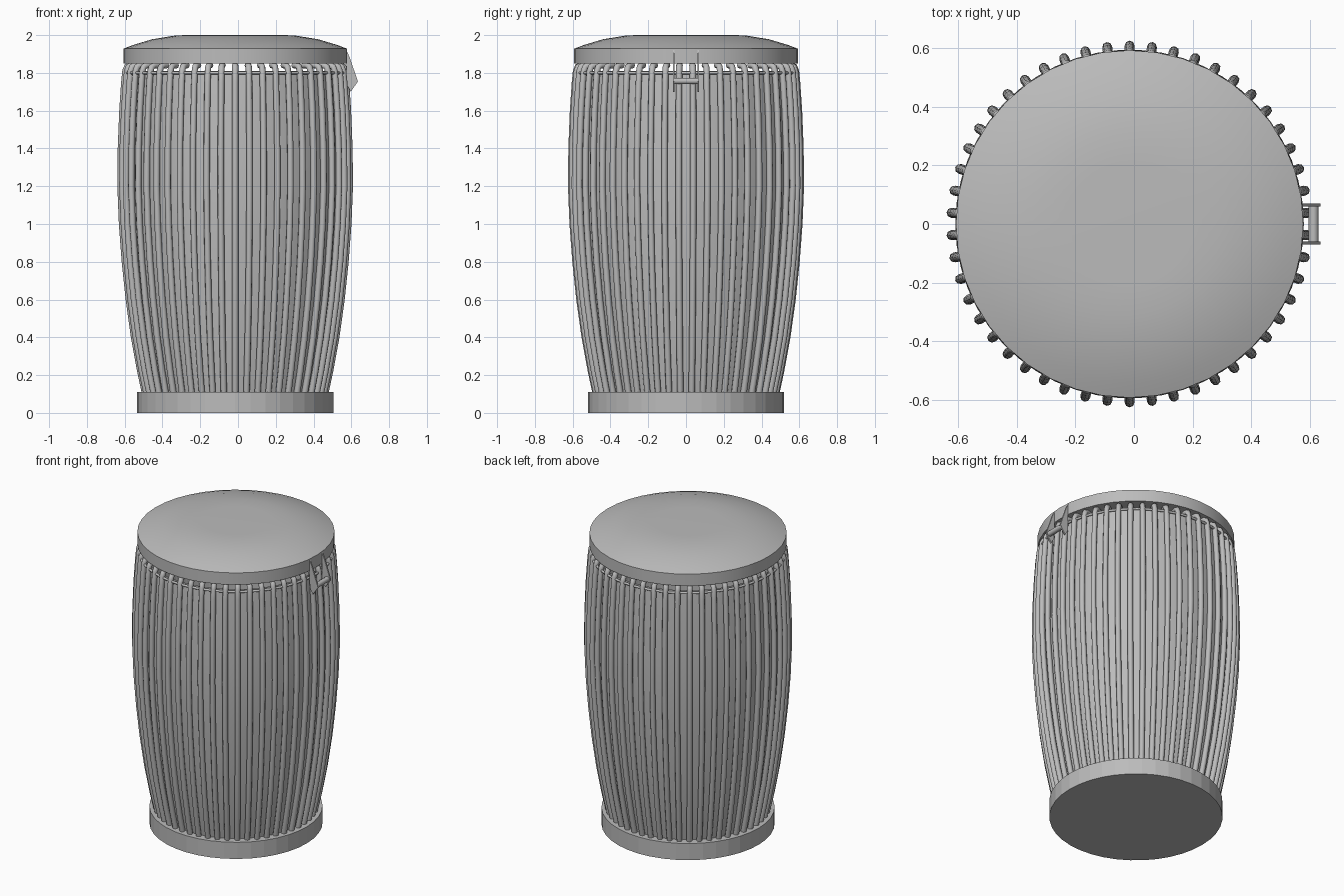
import bpy, bmesh, math
from mathutils import Vector

cube = bpy.data.objects.get("Cube")
if cube:
    bpy.data.objects.remove(cube, do_unlink=True)

CX = -0.015          # axis of the basket; the hinge sticks out to +x
RODS = 50

grey = bpy.data.materials.new("plain_grey")
grey.use_nodes = True
grey.diffuse_color = (0.5, 0.5, 0.5, 1)
bsdf = next(n for n in grey.node_tree.nodes if n.type == 'BSDF_PRINCIPLED')
bsdf.inputs["Base Color"].default_value = (0.5, 0.5, 0.5, 1)


def finish(name, bm, smooth=None):
    mesh = bpy.data.meshes.new(name)
    bm.to_mesh(mesh)
    bm.free()
    mesh.materials.append(grey)
    obj = bpy.data.objects.new(name, mesh)
    bpy.context.collection.objects.link(obj)
    if smooth:
        bpy.ops.object.select_all(action='DESELECT')
        obj.select_set(True)
        bpy.context.view_layer.objects.active = obj
        bpy.ops.object.shade_smooth_by_angle(angle=math.radians(smooth))
    return obj


def lathe(name, profile, segments, caps=True, inward=False, smooth=None):
    """Turn (radius, height) points around the basket axis."""
    bm = bmesh.new()
    rings = []
    for r, z in profile:
        rings.append([bm.verts.new((CX + r * math.cos(a), r * math.sin(a), z))
                      for a in (math.tau * i / segments for i in range(segments))])
    for low, high in zip(rings, rings[1:]):
        for i in range(segments):
            j = (i + 1) % segments
            bm.faces.new((low[i], low[j], high[j], high[i]))
    if caps:
        bm.faces.new(rings[0][::-1])
        bm.faces.new(rings[-1])
    if inward:
        bmesh.ops.reverse_faces(bm, faces=bm.faces[:])
    return finish(name, bm, smooth)


def tubes(name, paths, radius, cyclic=False):
    """Sweep a round section along each path and bake it to a mesh."""
    curve = bpy.data.curves.new(name, 'CURVE')
    curve.dimensions = '3D'
    curve.bevel_depth = radius
    curve.bevel_resolution = 2
    curve.use_fill_caps = True
    for path in paths:
        spline = curve.splines.new('POLY')
        spline.points.add(len(path) - 1)
        for point, co in zip(spline.points, path):
            point.co = (*co, 1)
        spline.use_cyclic_u = cyclic
        spline.use_smooth = True
    source = bpy.data.objects.new(name + "_path", curve)
    bpy.context.collection.objects.link(source)
    bpy.context.view_layer.update()
    deps = bpy.context.evaluated_depsgraph_get()
    mesh = bpy.data.meshes.new_from_object(source.evaluated_get(deps))
    bpy.data.objects.remove(source, do_unlink=True)
    mesh.name = name
    mesh.materials.clear()
    mesh.materials.append(grey)
    obj = bpy.data.objects.new(name, mesh)
    bpy.context.collection.objects.link(obj)
    return obj


# Barrel outline along the middle of a rod
barrel = [(0.475, 0.09), (0.503, 0.22), (0.536, 0.4), (0.564, 0.6),
          (0.585, 0.8), (0.6, 1.0), (0.608, 1.2), (0.606, 1.4),
          (0.598, 1.6), (0.588, 1.75), (0.582, 1.81)]
hook = [(0.574, 1.832), (0.556, 1.84), (0.53, 1.84)]

# Base and lid
lathe("base", [(0.52, 0), (0.52, 0.11)], 40)
lathe("lid", [(0.592, 1.85), (0.592, 1.928), (0.54, 1.948),
              (0.44, 1.978), (0.31, 1.999), (0.2, 2.0)], 40, smooth=12)

# Inner wall behind the rods, an open shell facing inward
lathe("liner", [(r - 0.014, z) for r, z in barrel], RODS,
      caps=False, inward=True, smooth=30)

# Upright rods with hooked tops
paths = []
for k in range(RODS):
    a = math.pi / 2 + math.tau * k / RODS
    paths.append([(CX + r * math.cos(a), r * math.sin(a), z) for r, z in barrel + hook])
tubes("rods", paths, 0.017)

# Ring tying the rods together below the lid
tubes("upper_ring", [[(CX + 0.583 * math.cos(math.tau * i / 64),
                       0.583 * math.sin(math.tau * i / 64), 1.8)
                      for i in range(64)]], 0.008, cyclic=True)

# Latch: two side plates and a cross bar
outline = [(0.574, 1.92), (0.59, 1.885), (0.635, 1.755), (0.597, 1.7), (0.575, 1.74)]
for side, name in ((1, "latch_plate_back"), (-1, "latch_plate_front")):
    bm = bmesh.new()
    face = bm.faces.new([bm.verts.new((x, side * 0.065 - 0.005, z)) for x, z in outline])
    grown = bmesh.ops.extrude_face_region(bm, geom=[face])
    bmesh.ops.translate(bm, vec=Vector((0, 0.01, 0)),
                        verts=[v for v in grown["geom"] if isinstance(v, bmesh.types.BMVert)])
    bmesh.ops.recalc_face_normals(bm, faces=bm.faces[:])
    finish(name, bm)
tubes("latch_bar", [[(0.612, -0.062, 1.757), (0.612, 0.062, 1.757)]], 0.017)
